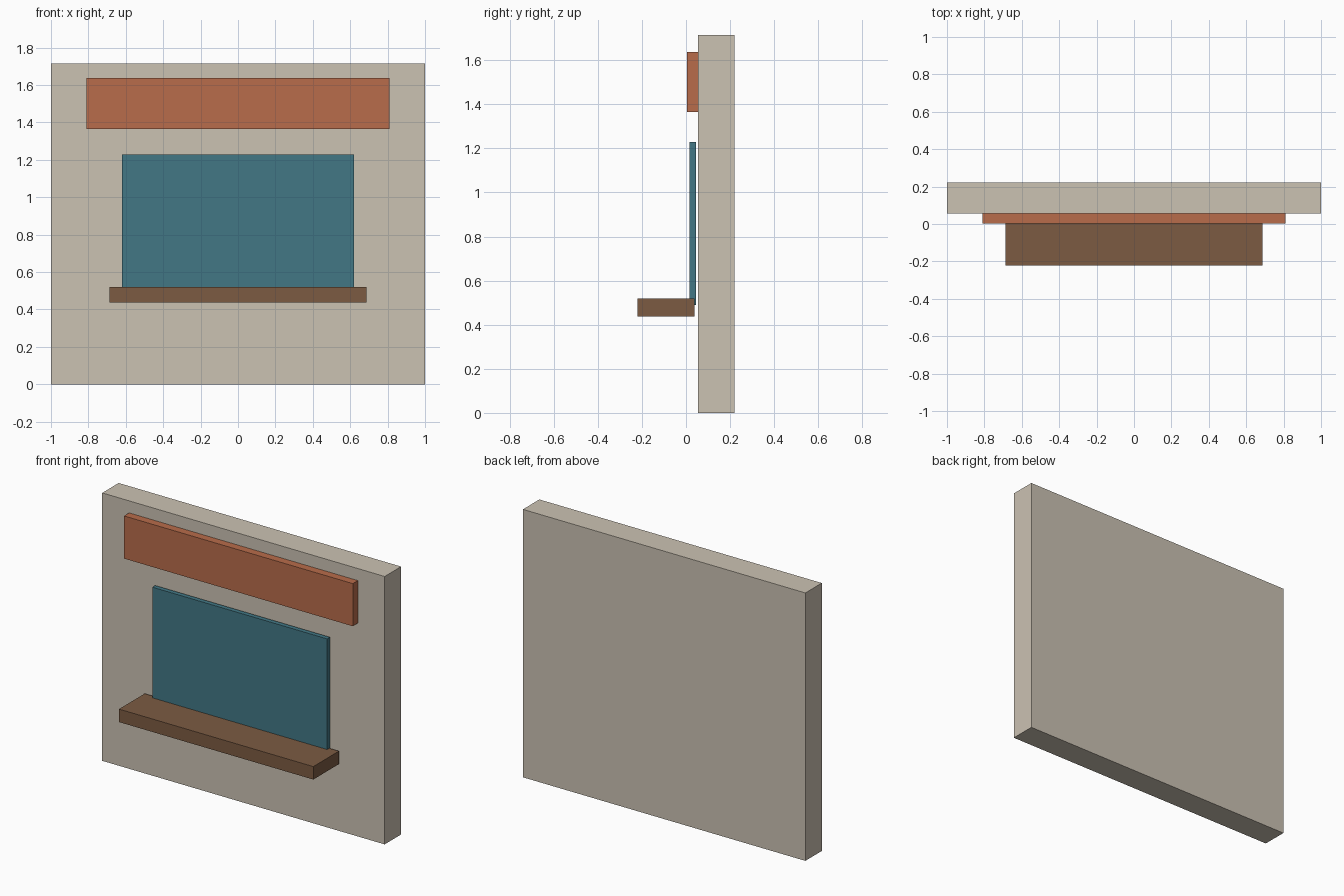
import bpy

if "Cube" in bpy.data.objects:
    bpy.data.objects.remove(bpy.data.objects["Cube"])


def material(name, rgb):
    m = bpy.data.materials.new(name)
    m.diffuse_color = (*rgb, 1.0)
    m.use_nodes = True
    m.node_tree.nodes["Principled BSDF"].inputs["Base Color"].default_value = m.diffuse_color
    return m


def box(name, x, y, z, mat):
    """Axis-aligned box from (min, max) ranges."""
    ranges = (x, y, z)
    bpy.ops.mesh.primitive_cube_add(size=1, location=[(a + b) / 2 for a, b in ranges])
    ob = bpy.context.object
    ob.name = name
    ob.scale = [b - a for a, b in ranges]
    bpy.ops.object.transform_apply(location=False, rotation=False, scale=True)
    ob.data.materials.append(mat)
    return ob


plaster = material("plaster", (0.60, 0.54, 0.45))
paint = material("sign_paint", (0.48, 0.15, 0.07))
glass = material("window_glass", (0.055, 0.185, 0.235))
wood = material("counter_wood", (0.20, 0.105, 0.055))

# Wall slab
box("wall", (-1.0, 1.0), (0.055, 0.221), (0.0, 1.715), plaster)
# Sign board across the top
box("sign_board", (-0.81, 0.81), (0.004, 0.059), (1.365, 1.638), paint)
# Serving window panel, set just off the wall
box("window_panel", (-0.619, 0.619), (0.017, 0.046), (0.49, 1.228), glass)
# Counter shelf under the window
box("counter_shelf", (-0.688, 0.688), (-0.221, 0.039), (0.437, 0.52), wood)
